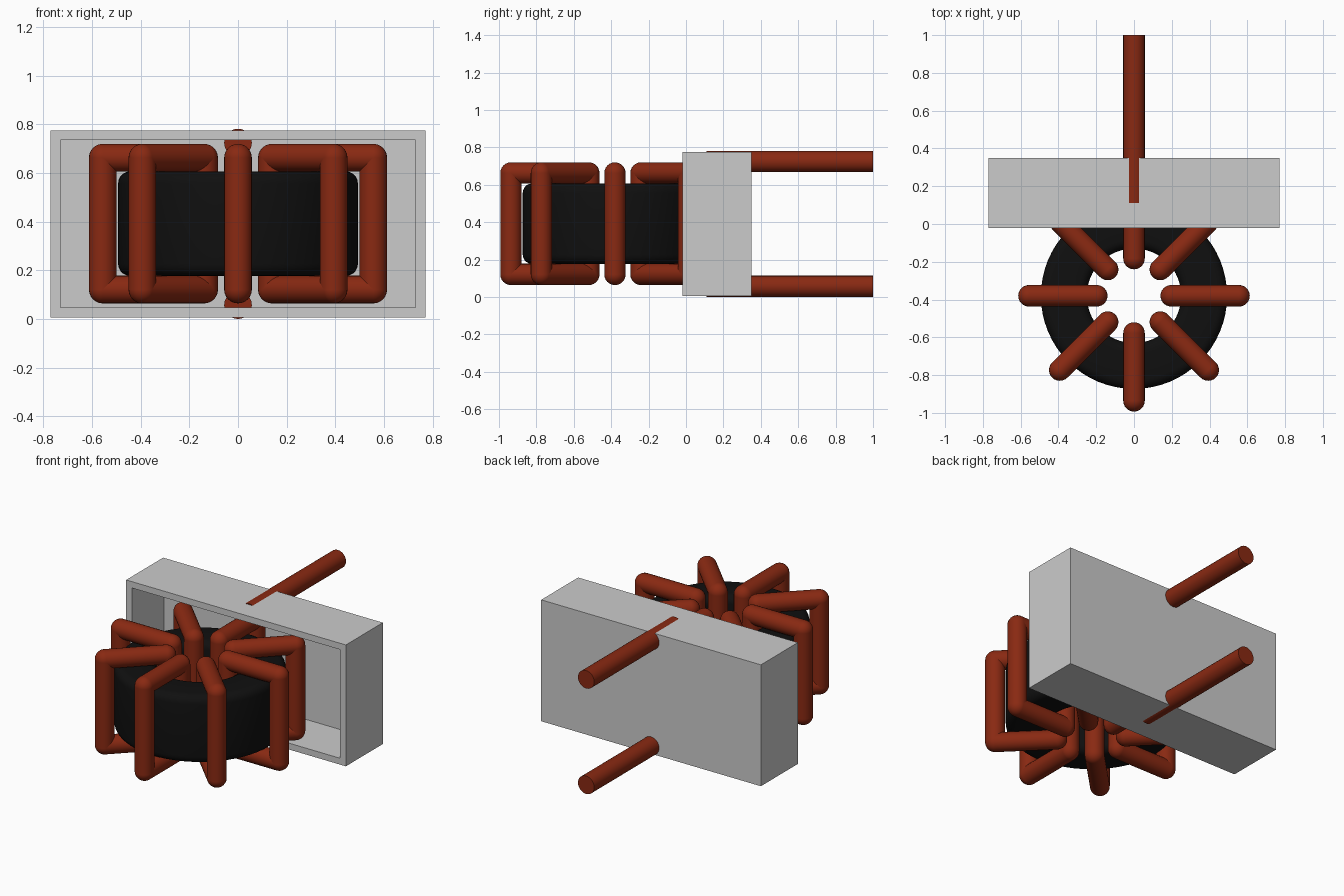
import bpy, bmesh
from math import pi, cos, sin, radians
from mathutils import Matrix, Vector

cube = bpy.data.objects.get("Cube")
if cube:
    bpy.data.objects.remove(cube, do_unlink=True)

MID_Z = 0.392
CORE_Y = -0.38
WIRE = 0.057


def material(name, color):
    m = bpy.data.materials.new(name)
    m.use_nodes = True
    m.diffuse_color = (*color, 1)
    bsdf = m.node_tree.nodes["Principled BSDF"]
    bsdf.inputs["Base Color"].default_value = (*color, 1)
    bsdf.inputs["Roughness"].default_value = 0.6
    return m


copper = material("copper red", (0.25, 0.022, 0.006))
black = material("core black", (0.005, 0.005, 0.005))
grey = material("case grey", (0.6, 0.6, 0.6))


def finish(name, bm, mat, smooth=True):
    bmesh.ops.recalc_face_normals(bm, faces=bm.faces)
    mesh = bpy.data.meshes.new(name)
    bm.to_mesh(mesh)
    bm.free()
    mesh.materials.append(mat)
    obj = bpy.data.objects.new(name, mesh)
    bpy.context.collection.objects.link(obj)
    if smooth:
        bpy.ops.object.select_all(action='DESELECT')
        obj.select_set(True)
        bpy.context.view_layer.objects.active = obj
        bpy.ops.object.shade_smooth_by_angle(angle=radians(40))
    return obj


def rod(bm, a, b, radius, caps):
    a, b = Vector(a), Vector(b)
    turn = (b - a).to_track_quat('Z', 'Y').to_matrix().to_4x4()
    bmesh.ops.create_cone(bm, cap_ends=caps, segments=24, radius1=radius, radius2=radius,
                          depth=(b - a).length,
                          matrix=Matrix.Translation((a + b) / 2) @ turn)


# Ring core: rounded rectangle section spun about the vertical axis
def core():
    bm = bmesh.new()
    r_in, r_out, half, fillet = 0.25, 0.493, 0.215, 0.05
    corners = [(r_out - fillet, half - fillet, 0), (r_in + fillet, half - fillet, 90),
               (r_in + fillet, fillet - half, 180), (r_out - fillet, fillet - half, 270)]
    verts = []
    for r, z, start in corners:
        for i in range(6):
            a = radians(start + 18 * i)
            verts.append(bm.verts.new((r + fillet * cos(a), 0, z + fillet * sin(a))))
    edges = [bm.edges.new((v, verts[i - 1])) for i, v in enumerate(verts)]
    bmesh.ops.spin(bm, geom=verts + edges, cent=(0, 0, 0), axis=(0, 0, 1),
                   angle=2 * pi, steps=64, use_merge=True)
    bmesh.ops.remove_doubles(bm, verts=bm.verts, dist=0.0001)
    finish("ring_core", bm, black).location = (0, CORE_Y, MID_Z)


core()

# Wire turns: rectangular loops with ball joints, spaced around the core
for n in range(8):
    bm = bmesh.new()
    r1, r2, h = 0.197, 0.556, 0.271
    pts = [(r1, 0, -h), (r2, 0, -h), (r2, 0, h), (r1, 0, h)]
    for i, p in enumerate(pts):
        rod(bm, pts[i - 1], p, WIRE, False)
        bmesh.ops.create_uvsphere(bm, u_segments=24, v_segments=12, radius=WIRE,
                                  matrix=Matrix.Translation(p))
    turn = finish(f"wire_turn_{n + 1}", bm, copper)
    turn.location = (0, CORE_Y, MID_Z)
    turn.rotation_euler.z = n * pi / 4

# Open-fronted case: the front face is inset and pushed back to form the cavity
bm = bmesh.new()
bmesh.ops.create_cube(bm, size=1, matrix=Matrix.Translation((0, 0.165, 0.391))
                      @ Matrix.Diagonal((1.54, 0.37, 0.769, 1)))
bm.normal_update()
front = min(bm.faces, key=lambda f: f.calc_center_median().y)
bmesh.ops.inset_region(bm, faces=[front], thickness=WIRE)
cavity = bmesh.ops.extrude_discrete_faces(bm, faces=[front])["faces"][0]
bmesh.ops.translate(bm, verts=cavity.verts, vec=(0, 0.32, 0))
finish("case", bm, grey, smooth=False)

# Two straight leads leaving the back of the case
for name, z in (("upper_lead", 0.725), ("lower_lead", WIRE)):
    bm = bmesh.new()
    rod(bm, (0, 0.11, z), (0, 1, z), WIRE, True)
    finish(name, bm, copper)
